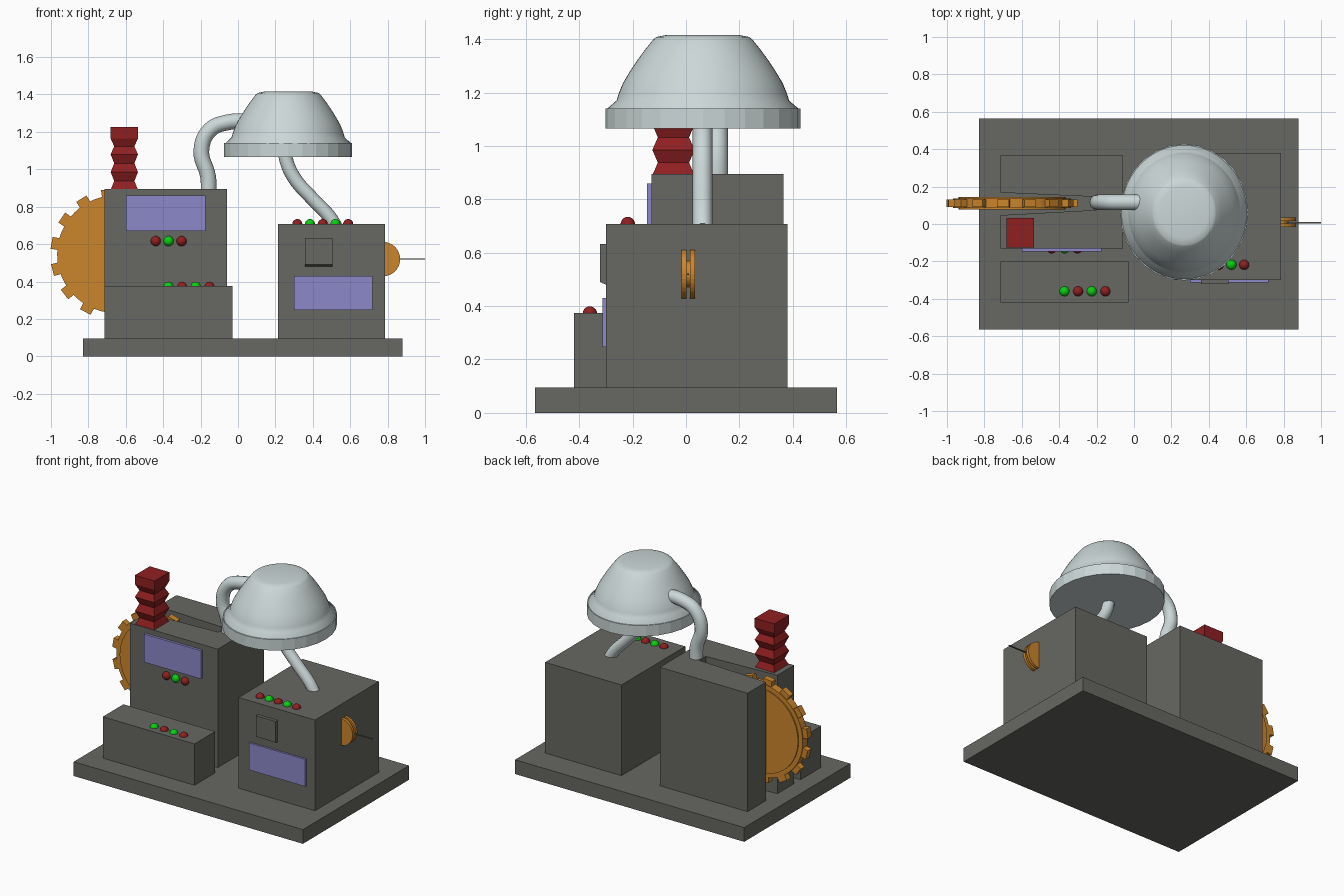
import bpy, bmesh, math
from mathutils import Matrix, Vector

if "Cube" in bpy.data.objects:
    bpy.data.objects.remove(bpy.data.objects["Cube"])


def material(name, rgb):
    m = bpy.data.materials.new(name)
    m.diffuse_color = (*rgb, 1)
    m.use_nodes = True
    m.node_tree.nodes["Principled BSDF"].inputs["Base Color"].default_value = m.diffuse_color
    return m


GREY = material("warm grey", (0.135, 0.135, 0.122))
ORANGE = material("orange", (0.60, 0.235, 0.025))
PALE = material("pale steel", (0.60, 0.68, 0.68))
RED = material("dark red", (0.28, 0.014, 0.015))
BLUE = material("lavender blue", (0.26, 0.25, 0.58))
GREEN = material("green", (0.003, 0.62, 0.006))


def finish(name, bm, mat, smooth=None):
    bmesh.ops.recalc_face_normals(bm, faces=bm.faces)
    me = bpy.data.meshes.new(name)
    bm.to_mesh(me)
    bm.free()
    me.materials.append(mat)
    ob = bpy.data.objects.new(name, me)
    bpy.context.collection.objects.link(ob)
    if smooth:
        bpy.ops.object.select_all(action='DESELECT')
        ob.select_set(True)
        bpy.context.view_layer.objects.active = ob
        bpy.ops.object.shade_smooth_by_angle(angle=math.radians(smooth))
    return ob


def add_box(bm, lo, hi, matrix=Matrix()):
    lo, hi = Vector(lo), Vector(hi)
    m = matrix @ Matrix.Translation((lo + hi) / 2) @ Matrix.Diagonal((*(hi - lo), 1))
    bmesh.ops.create_cube(bm, size=1, matrix=m)


def box(name, lo, hi, mat):
    bm = bmesh.new()
    add_box(bm, lo, hi)
    return finish(name, bm, mat)


def rings(name, loops, mat, smooth=None):
    """Skin a list of equal-length point loops and cap both ends."""
    bm = bmesh.new()
    vs = [[bm.verts.new(p) for p in loop] for loop in loops]
    n = len(vs[0])
    for a, b in zip(vs, vs[1:]):
        for i in range(n):
            j = (i + 1) % n
            bm.faces.new((a[i], a[j], b[j], b[i]))
    bm.faces.new(vs[0])
    bm.faces.new(vs[-1])
    return finish(name, bm, mat, smooth)


def y_disc(bm, x, z, r, y0, y1, seg):
    m = Matrix.Translation((x, (y0 + y1) / 2, z)) @ Matrix.Rotation(math.pi / 2, 4, 'X')
    bmesh.ops.create_cone(bm, cap_ends=True, segments=seg, radius1=r, radius2=r,
                          depth=y1 - y0, matrix=m)


def lamp(name, pos, mat, r=0.027):
    bm = bmesh.new()
    bmesh.ops.create_uvsphere(bm, u_segments=16, v_segments=10, radius=r,
                              matrix=Matrix.Translation(pos))
    finish(name, bm, mat, 60)


def pipe(name, points, r):
    cu = bpy.data.curves.new(name, 'CURVE')
    cu.dimensions = '3D'
    cu.bevel_depth = r
    cu.bevel_resolution = 4
    cu.resolution_u = 6
    cu.use_fill_caps = True
    sp = cu.splines.new('BEZIER')
    sp.bezier_points.add(len(points) - 1)
    for bp, p in zip(sp.bezier_points, points):
        bp.co = p
        bp.handle_left_type = bp.handle_right_type = 'AUTO'
    cu.materials.append(PALE)
    ob = bpy.data.objects.new(name, cu)
    bpy.context.collection.objects.link(ob)


# Base slab and plain housings
box("base_slab", (-0.83, -0.565, 0), (0.88, 0.565, 0.096), GREY)
box("low_console", (-0.715, -0.42, 0.09), (-0.03, -0.20, 0.375), GREY)
box("right_cabinet", (0.215, -0.30, 0.09), (0.785, 0.38, 0.708), GREY)

# Tall cabinet with a tapered slot for the wheel
plan = [(-0.715, -0.13), (-0.06, -0.13), (-0.06, 0.365), (-0.715, 0.365),
        (-0.715, 0.168), (-0.20, 0.145), (-0.20, 0.075), (-0.715, 0.047)]
rings("tall_cabinet", [[(x, y, z) for x, y in plan] for z in (0.09, 0.895)], GREY)

# Screens and the small switch box
box("upper_screen", (-0.60, -0.147, 0.67), (-0.175, -0.129, 0.86), BLUE)
box("lower_screen", (0.30, -0.313, 0.247), (0.72, -0.299, 0.43), BLUE)
sx, sz = 0.432, 0.556
rings("switch_box", [[(sx - w, y, sz - b), (sx + w, y, sz - b), (sx + w, y, sz + 0.076),
                      (sx - w, y, sz + 0.076)]
                     for y, w, b in ((-0.295, 0.073, 0.078), (-0.322, 0.073, 0.066))], GREY)

# Indicator lamps in three rows
for i in range(5):
    lamp(f"cabinet_lamp_{i}", (0.317 + 0.068 * i, -0.218, 0.707), GREEN if i % 2 else RED)
for i in range(3):
    lamp(f"tower_lamp_{i}", (-0.44 + 0.069 * i, -0.131, 0.616), GREEN if i % 2 else RED)
for i in range(4):
    lamp(f"console_lamp_{i}", (-0.372 + 0.073 * i, -0.36, 0.372), RED if i % 2 else GREEN)

# Toothed wheel standing in the slot
wx, wy, wz = -0.652, 0.111, 0.546
bm = bmesh.new()
y_disc(bm, wx, wz, 0.315, wy - 0.026, wy + 0.026, 48)
y_disc(bm, wx, wz, 0.285, wy - 0.034, wy + 0.034, 48)
for k in range(15):
    rot = Matrix.Translation((wx, wy, wz)) @ Matrix.Rotation(math.radians(-170 + 24 * k), 4, 'Y')
    add_box(bm, (0.29, -0.02, -0.032), (0.35, 0.02, 0.032), rot)
finish("toothed_wheel", bm, ORANGE)

# Twin side discs with hub, and a thin rod
bm = bmesh.new()
y_disc(bm, 0.775, 0.52, 0.092, -0.017, 0.002, 32)
y_disc(bm, 0.775, 0.52, 0.092, 0.015, 0.034, 32)
y_disc(bm, 0.775, 0.52, 0.05, 0.0, 0.017, 24)
finish("side_pulley", bm, ORANGE)
box("side_rod", (0.78, 0.004, 0.517), (1.0, 0.012, 0.523), GREY)

# Red bellows: square sections alternating wide and narrow
profile = [(0.89, 1), (0.937, 0.74), (0.985, 1), (1.032, 0.74), (1.08, 1),
           (1.122, 0.74), (1.165, 1), (1.226, 1)]
rings("bellows", [[(-0.608 + sx * 0.073 * s, -0.047 + sy * 0.079 * s, z)
                   for sx, sy in ((-1, -1), (1, -1), (1, 1), (-1, 1))]
                  for z, s in profile], RED)


# Large oval dome and its faceted rim
def oval(r, z, n):
    return [(0.268 + 0.342 * r * math.cos(2 * math.pi * i / n),
             0.063 + 0.365 * r * math.sin(2 * math.pi * i / n), z) for i in range(n)]


rings("dome_rim", [oval(1, z, 28) for z in (1.066, 1.14)], PALE)
rings("dome", [oval(r, z, 56) for r, z in
               ((0.98, 1.13), (0.98, 1.14), (0.885, 1.17), (0.865, 1.195), (0.82, 1.235),
                (0.755, 1.275), (0.67, 1.322), (0.59, 1.362), (0.505, 1.40), (0.475, 1.408),
                (0.38, 1.415))], PALE, 50)

# Connecting pipes
pipe("upper_pipe", [(-0.157, 0.116, 0.86), (-0.16, 0.116, 0.96), (-0.196, 0.116, 1.10),
                    (-0.15, 0.116, 1.21), (-0.06, 0.116, 1.25), (0.08, 0.116, 1.258)], 0.042)
pipe("lower_pipe", [(0.25, 0.062, 1.12), (0.258, 0.062, 1.05), (0.30, 0.062, 0.955),
                    (0.40, 0.062, 0.84), (0.49, 0.062, 0.745), (0.525, 0.062, 0.69)], 0.037)
